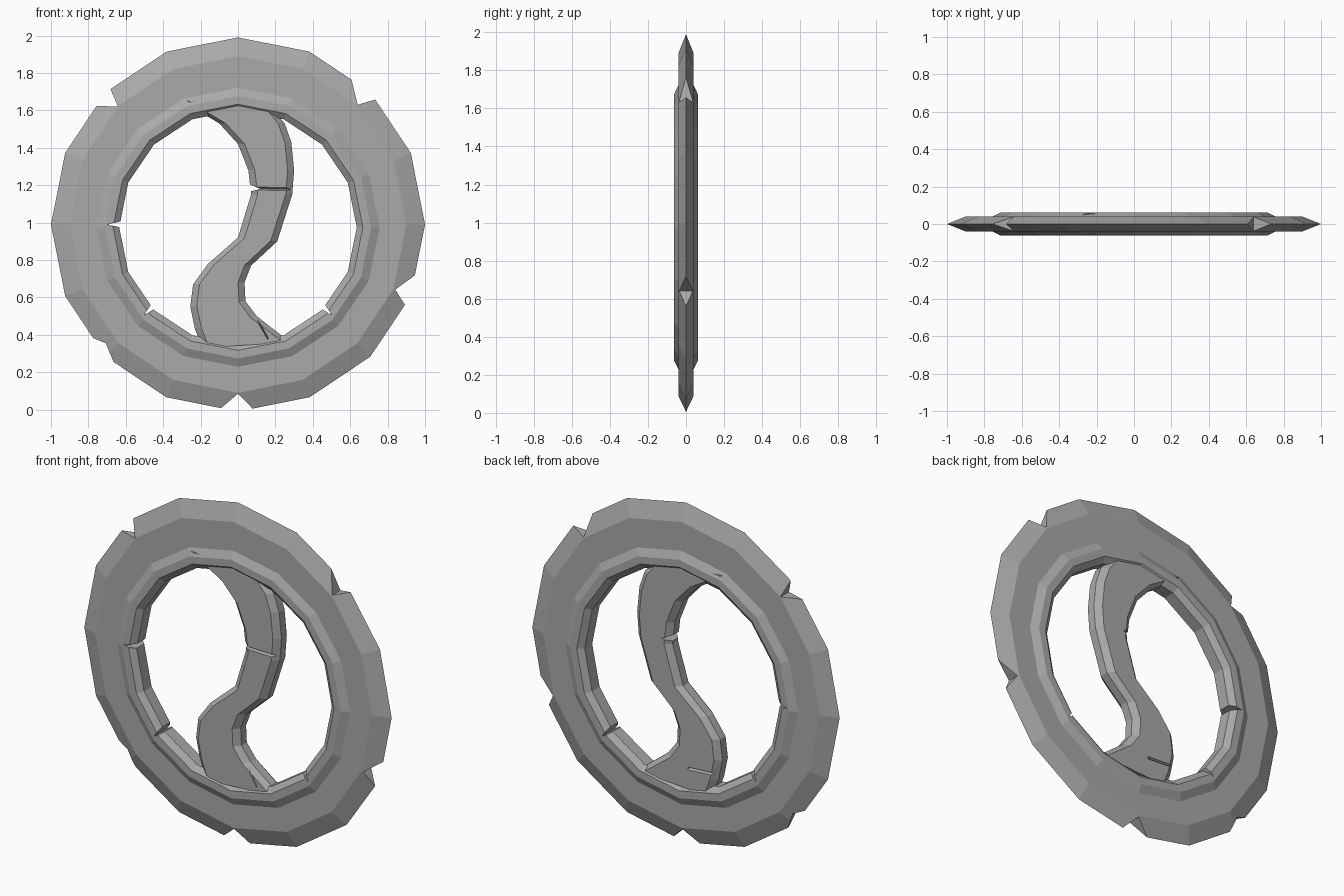
import bpy, bmesh
from math import sin, cos, pi, radians
from mathutils import Vector

if "Cube" in bpy.data.objects:
    bpy.data.objects.remove(bpy.data.objects["Cube"])

SIDES = 16
MID = 0.99

stone = bpy.data.materials.new("plain grey")
stone.use_nodes = True
stone.diffuse_color = (0.4, 0.4, 0.4, 1)
stone.node_tree.nodes["Principled BSDF"].inputs["Base Color"].default_value = (0.4, 0.4, 0.4, 1)


def loft(name, sections, closed):
    """Skin a list of equal-length loops into one solid."""
    bm = bmesh.new()
    loops = [[bm.verts.new(p) for p in s] for s in sections]
    pairs = list(zip(loops, loops[1:]))
    if closed:
        pairs.append((loops[-1], loops[0]))
    else:
        bm.faces.new(loops[0])
        bm.faces.new(loops[-1])
    n = len(loops[0])
    for a, b in pairs:
        for i in range(n):
            j = (i + 1) % n
            bm.faces.new((a[i], a[j], b[j], b[i]))
    bmesh.ops.recalc_face_normals(bm, faces=bm.faces)
    mesh = bpy.data.meshes.new(name)
    bm.to_mesh(mesh)
    bm.free()
    mesh.materials.append(stone)
    ob = bpy.data.objects.new(name, mesh)
    bpy.context.collection.objects.link(ob)
    return ob


def ring(name, half, mid, squash):
    """Revolve a half profile of (radius, depth), mirrored front to back."""
    profile = half + [(r, -y) for r, y in reversed(half) if y > 0]
    turns = [2 * pi * k / SIDES for k in range(SIDES)]
    return loft(name, [[(r * cos(t), y, mid + squash * r * sin(t)) for r, y in profile]
                       for t in turns], True)


def prism(points, y0=-0.2, y1=0.2):
    """Cutter: an outline of (x, z) pushed through in depth."""
    return loft("chip_cutter", [[(x, y, z) for x, z in points] for y in (y0, y1)], False)


def wedge(start, tip, end, edge_r, tip_r):
    """V-shaped cutter given by three angles and two radii."""
    def at(deg, r):
        return Vector((r * cos(radians(deg)), MID + r * sin(radians(deg))))
    t = at(tip, tip_r)
    return prism([t, t + (at(start, edge_r) - t) * 1.8, t + (at(end, edge_r) - t) * 1.8])


def groove(a, b, width, depth):
    """Shallow V-shaped crack across a face, from a to b."""
    a, b = Vector(a), Vector(b)
    side = Vector((0, 0, width))
    inward = Vector((0, depth, 0))
    return loft("chip_cutter", [[p + side - inward, p + inward, p - side - inward]
                                for p in (a, b)], False)


def cut(ob, cutters):
    for c in cutters:
        mod = ob.modifiers.new("chip", 'BOOLEAN')
        mod.operation = 'DIFFERENCE'
        mod.solver = 'EXACT'
        mod.object = c
    bpy.context.view_layer.update()
    done = bpy.data.meshes.new_from_object(
        ob.evaluated_get(bpy.context.evaluated_depsgraph_get()))
    ob.modifiers.clear()
    ob.data = done
    for c in cutters:
        bpy.data.objects.remove(c)


# Outer ring with a sharp outer edge and chipped corners
outer = ring("outer_ring", [(1, 0), (0.9, 0.04), (0.69, 0.04)], MID, 1)
cut(outer, [wedge(a, t, b, 0.985, r) for a, t, b, r in (
    (42.5, 45, 52, 0.905), (133.5, 135.5, 140, 0.9), (218, 222, 227, 0.95),
    (264.8, 270, 274.4, 0.905), (334.5, 337.5, 344, 0.91))])

# Raised inner rim with small nicks
rim = ring("inner_rim", [(0.757, 0.04), (0.712, 0.062), (0.668, 0.062), (0.635, 0.035)],
           0.975, 0.985)
cut(rim, [wedge(t - 1.6, t, t + 1.6, 0.62, 0.7) for t in (180, 224, 316)])

# Curved strut: left and right edges from top to bottom
edges = [
    ((-0.3, 1.65), (0.15, 1.65)), ((-0.1, 1.53), (0.25, 1.53)),
    ((0, 1.42), (0.285, 1.43)), ((0.055, 1.28), (0.3, 1.28)),
    ((0.07, 1.15), (0.29, 1.15)), ((0, 0.92), (0.21, 0.9)),
    ((-0.16, 0.78), (0.07, 0.77)), ((-0.24, 0.67), (0.035, 0.68)),
    ((-0.255, 0.55), (0.04, 0.58)), ((-0.23, 0.43), (0.1, 0.5)),
    ((-0.19, 0.33), (0.28, 0.36))]
sections = []
for left, right in edges:
    l, r = Vector(left), Vector(right)
    inset = (r - l).normalized() * 0.035
    outline = [(l, 0.025), (l + inset, 0.055), (r - inset, 0.055), (r, 0.025)]
    outline += [(p, -y) for p, y in reversed(outline)]
    sections.append([(p.x, y, p.y) for p, y in outline])
strut = loft("curved_strut", sections, False)
cut(strut, [
    prism([(0.12, 1.18), (0, 1.23), (0, 1.15)]),
    groove((0, -0.06, 1.185), (0.4, -0.06, 1.175), 0.02, 0.025),
    groove((0.08, -0.06, 0.52), (0.16, -0.06, 0.38), 0.02, 0.02),
    groove((-0.4, 0.06, 0.48), (-0.05, 0.06, 0.46), 0.02, -0.02)])
